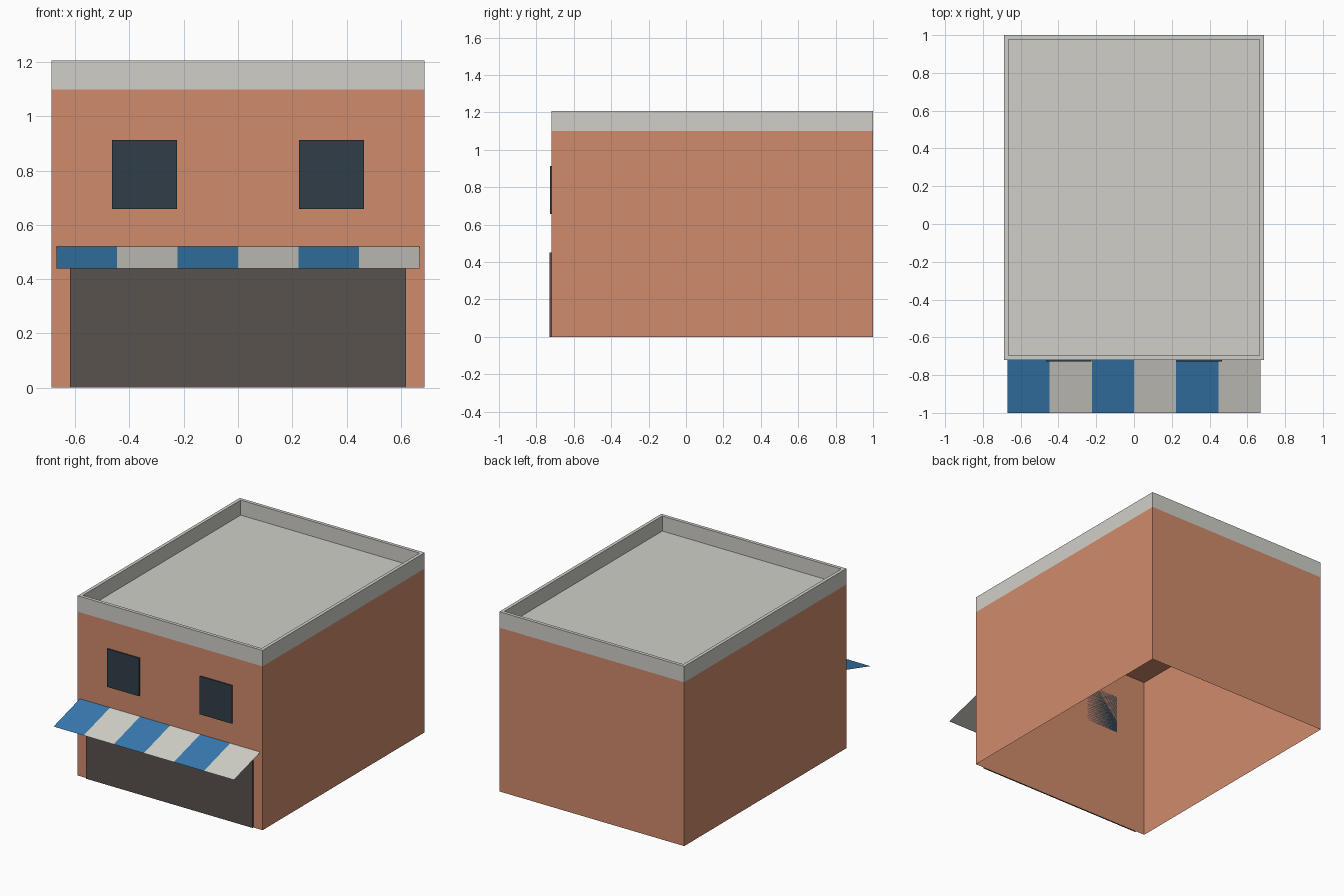
import bpy, bmesh
from mathutils import Vector

old = bpy.data.objects.get("Cube")
if old:
    bpy.data.objects.remove(old, do_unlink=True)


def material(name, hex_code):
    srgb = [int(hex_code[i:i + 2], 16) / 255 for i in (0, 2, 4)]
    col = [c / 12.92 if c < 0.04 else ((c + 0.055) / 1.055) ** 2.4 for c in srgb] + [1]
    m = bpy.data.materials.new(name)
    m.use_nodes = True
    m.diffuse_color = col
    m.node_tree.nodes["Principled BSDF"].inputs["Base Color"].default_value = col
    return m


BRICK = material("terracotta wall", "D08B6C")
STONE = material("pale stone", "D0CFC8")
GLASS = material("dark window glass", "303D49")
SHOP = material("dark brown shopfront", "5A524D")
BLUE = material("awning blue", "377BB1")
CREAM = material("awning cream", "D3D1C9")

HALF_W, FRONT, BACK = 0.687, -0.72, 1.0
WALL_TOP, TOP, DECK = 1.10, 1.207, 1.106
RIM = 0.032


def add_object(name, bm, mats):
    mesh = bpy.data.meshes.new(name)
    bm.to_mesh(mesh)
    bm.free()
    for m in mats:
        mesh.materials.append(m)
    obj = bpy.data.objects.new(name, mesh)
    bpy.context.collection.objects.link(obj)
    return obj


def box(lo, hi):
    bm = bmesh.new()
    bmesh.ops.create_cube(bm, size=1)
    lo, hi = Vector(lo), Vector(hi)
    for v in bm.verts:
        v.co = (lo + hi) / 2 + v.co * (hi - lo)
    return bm


def drop_faces(bm, direction):
    gone = [f for f in bm.faces if f.normal.dot(Vector(direction)) > 0.9]
    bmesh.ops.delete(bm, geom=gone, context="FACES")


# Walls: a shell open at the bottom
bm = box((-HALF_W, FRONT, 0), (HALF_W, BACK, WALL_TOP))
drop_faces(bm, (0, 0, -1))
add_object("walls", bm, [BRICK])

# Parapet with sunken roof deck
bm = box((-HALF_W, FRONT, WALL_TOP), (HALF_W, BACK, TOP))
drop_faces(bm, (0, 0, -1))
roof = [f for f in bm.faces if f.normal.z > 0.9]
bmesh.ops.inset_region(bm, faces=roof, thickness=RIM)
deck = bmesh.ops.extrude_face_region(bm, geom=roof)
bmesh.ops.delete(bm, geom=roof, context="FACES")
for v in deck["geom"]:
    if isinstance(v, bmesh.types.BMVert):
        v.co.z = DECK
bmesh.ops.recalc_face_normals(bm, faces=bm.faces)
if sum(f.normal.z * f.calc_area() for f in bm.faces) < 0:
    bmesh.ops.reverse_faces(bm, faces=bm.faces)
add_object("parapet_and_roof", bm, [STONE])

# Upper windows
for side, x in (("right", -0.345), ("left", 0.345)):
    bm = box((x - 0.12, FRONT - 0.008, 0.658), (x + 0.12, FRONT, 0.914))
    add_object(side + "_window", bm, [GLASS])

# Shopfront panel
bm = box((-0.62, FRONT - 0.009, 0), (0.62, FRONT, 0.45))
add_object("shopfront", bm, [SHOP])

# Striped awning: a thin sloping sheet
STRIPES, AWN_W = 6, 0.67
bm = bmesh.new()
rows = []
for i in range(STRIPES + 1):
    x = -AWN_W + 2 * AWN_W * i / STRIPES
    rows.append((bm.verts.new((x, -1.0, 0.44)), bm.verts.new((x, FRONT, 0.52))))
for i in range(STRIPES):
    (a, b), (c, d) = rows[i], rows[i + 1]
    bm.faces.new((a, c, d, b)).material_index = i % 2
add_object("awning", bm, [BLUE, CREAM])
